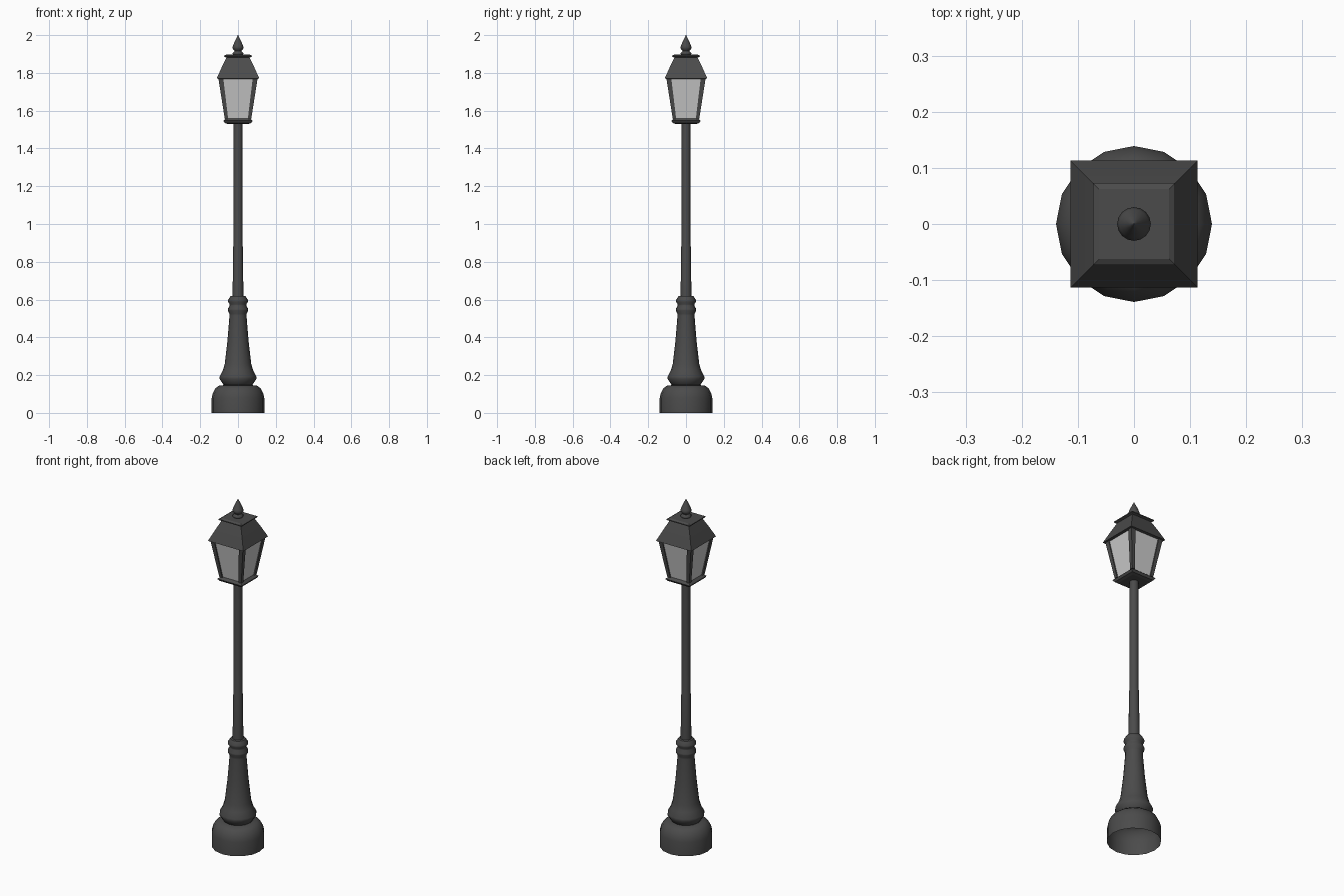
import bpy, bmesh, math
from mathutils import Vector

if "Cube" in bpy.data.objects:
    bpy.data.objects.remove(bpy.data.objects["Cube"])


def material(name, v):
    m = bpy.data.materials.new(name)
    m.diffuse_color = (v, v, v, 1)
    m.use_nodes = True
    m.node_tree.nodes["Principled BSDF"].inputs["Base Color"].default_value = m.diffuse_color
    return m


IRON = material("dark_iron", 0.07)
GLASS = material("pale_glass", 0.6)


def finish(name, bm, mat, smooth=None):
    bmesh.ops.recalc_face_normals(bm, faces=bm.faces)
    me = bpy.data.meshes.new(name)
    bm.to_mesh(me)
    bm.free()
    me.materials.append(mat)
    ob = bpy.data.objects.new(name, me)
    bpy.context.collection.objects.link(ob)
    if smooth:
        bpy.ops.object.select_all(action='DESELECT')
        ob.select_set(True)
        bpy.context.view_layer.objects.active = ob
        bpy.ops.object.shade_smooth_by_angle(angle=math.radians(smooth))
    return ob


def lathe(name, profile, sides=16, start=0.0, mat=IRON, smooth=None, cap_bottom=False, cap_top=False):
    """Stack regular polygon rings given as (radius, z)."""
    bm = bmesh.new()
    rings = []
    for r, z in profile:
        rings.append([bm.verts.new((r * math.cos(start + 2 * math.pi * i / sides),
                                    r * math.sin(start + 2 * math.pi * i / sides), z))
                      for i in range(sides)])
    for a, b in zip(rings, rings[1:]):
        for i in range(sides):
            j = (i + 1) % sides
            bm.faces.new((a[i], a[j], b[j], b[i]))
    if cap_bottom:
        bm.faces.new(rings[0])
    if cap_top:
        bm.faces.new(rings[-1])
    return finish(name, bm, mat, smooth)


def square(name, profile, mat=IRON, caps=True):
    """Four-sided stack given as (half width, z)."""
    return lathe(name, [(h * math.sqrt(2), z) for h, z in profile], 4, math.pi / 4,
                 mat, None, caps, caps)


# Round foot, open underneath
lathe("foot", [(0.139, 0), (0.139, 0.08), (0.133, 0.105), (0.12, 0.13), (0.10, 0.145),
               (0.07, 0.147)], smooth=40)

# Flared pedestal with two collars
lathe("pedestal", [(0.07, 0.145), (0.078, 0.15), (0.097, 0.18), (0.097, 0.193),
                   (0.08, 0.225), (0.07, 0.26), (0.056, 0.38), (0.045, 0.515),
                   (0.045, 0.525), (0.054, 0.542), (0.054, 0.55), (0.044, 0.568),
                   (0.044, 0.575), (0.053, 0.588), (0.053, 0.597), (0.04, 0.618),
                   (0.028, 0.62)], smooth=35)

# Two-step pole
lathe("pole", [(0.029, 0.61), (0.025, 0.89), (0.023, 0.9), (0.023, 1.54)], smooth=40)

# Lantern floor plate
square("lantern_floor", [(0.055, 1.53), (0.07, 1.535), (0.078, 1.547), (0.062, 1.56)])

# Glass panes as one tapered box
square("glass", [(0.063, 1.557), (0.098, 1.77)], GLASS, caps=False)

# Leaning corner posts
for sx in (-1, 1):
    for sy in (-1, 1):
        bm = bmesh.new()
        ends = []
        for lo, hi, z in ((0.052, 0.07, 1.557), (0.078, 0.104, 1.772)):
            ends.append([bm.verts.new((sx * x, sy * y, z))
                         for x, y in ((lo, lo), (hi, lo), (hi, hi), (lo, hi))])
        for i in range(4):
            j = (i + 1) % 4
            bm.faces.new((ends[0][i], ends[0][j], ends[1][j], ends[1][i]))
        bm.faces.new(ends[0])
        bm.faces.new(ends[1])
        finish("corner_post", bm, IRON)

# Roof and its cap plate
square("roof", [(0.1, 1.768), (0.113, 1.77), (0.086, 1.83), (0.06, 1.884)])
square("roof_cap", [(0.058, 1.88), (0.073, 1.886), (0.073, 1.891), (0.062, 1.897)])

# Finial
lathe("finial", [(0.02, 1.893), (0.028, 1.9), (0.028, 1.906), (0.018, 1.916), (0.026, 1.926),
                 (0.03, 1.935), (0.026, 1.945), (0.018, 1.965), (0.008, 1.985),
                 (0.001, 2.0)], smooth=50, cap_top=True)
